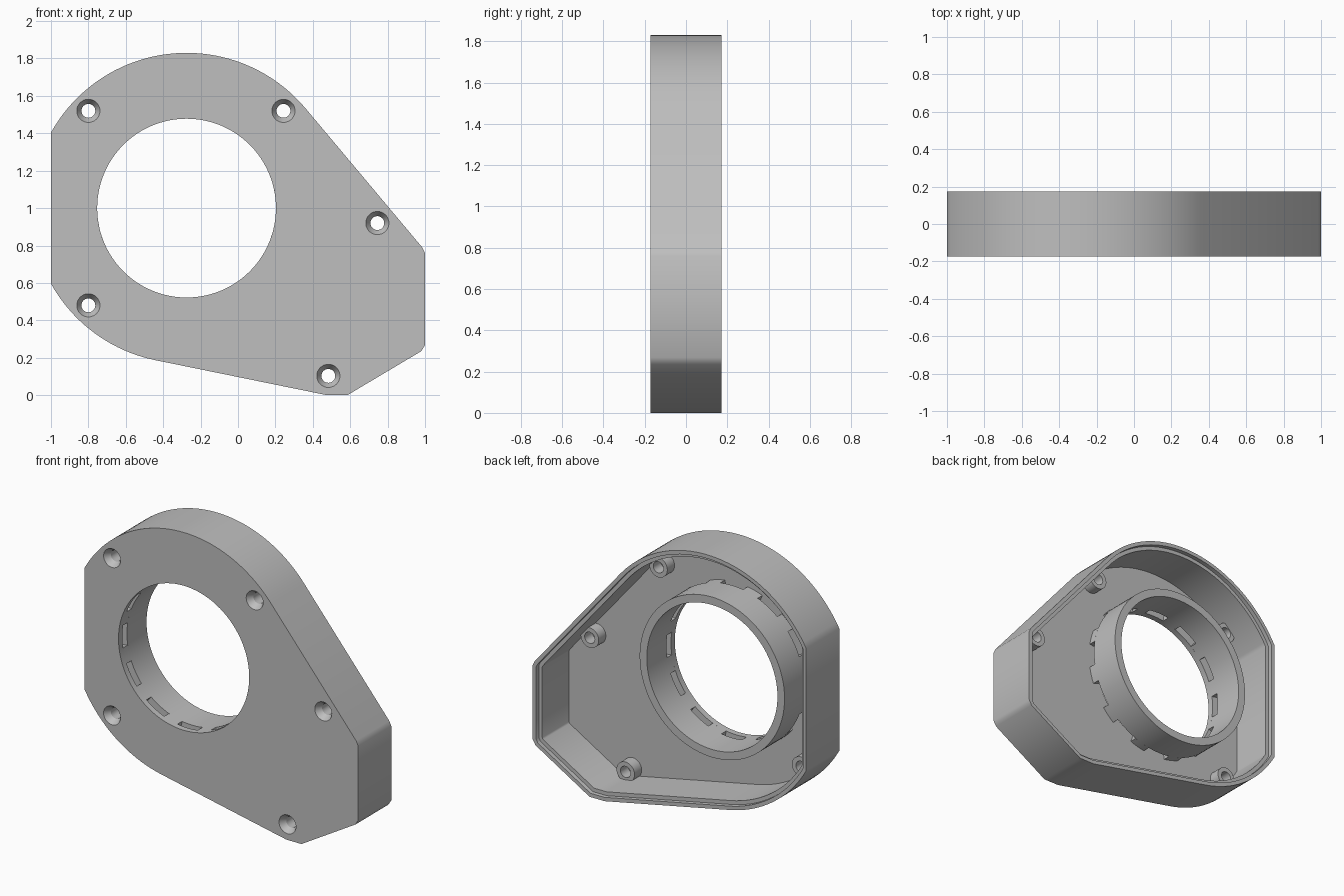
import bpy
import bmesh
from math import sin, cos, radians
from mathutils import Vector

cube = bpy.data.objects.get("Cube")
if cube:
    bpy.data.objects.remove(cube, do_unlink=True)

# Plain grey plastic
grey = bpy.data.materials.new("grey_plastic")
grey.use_nodes = True
grey.diffuse_color = (0.52, 0.52, 0.52, 1)
bsdf = grey.node_tree.nodes["Principled BSDF"]
bsdf.inputs["Base Color"].default_value = (0.52, 0.52, 0.52, 1)
bsdf.inputs["Roughness"].default_value = 0.6

# Main depths along y
FRONT, FLOOR, BACK = -0.173, -0.133, 0.173
SLOT_END, COLLAR_END, BOSS_END, LEDGE = -0.085, 0.12, -0.058, 0.145
CENTRE = Vector((-0.275, 1.0))
SCREWS = [(-0.8, 1.52), (0.243, 1.52), (0.745, 0.92), (-0.8, 0.48), (0.483, 0.103)]


def arc(centre, r, a0, a1, n):
    """Points on an arc, both ends included (angles in degrees)."""
    steps = [radians(a0 + (a1 - a0) * i / n) for i in range(n + 1)]
    return [Vector((centre[0] + r * cos(a), centre[1] + r * sin(a))) for a in steps]


def circle(centre, r, n):
    return arc(centre, r, 0, 360, n)[:-1]


def inset(points, d):
    """Offset a counter-clockwise outline inwards with mitred corners."""
    out = []
    for i, p in enumerate(points):
        a = (p - points[i - 1]).normalized()
        b = (points[(i + 1) % len(points)] - p).normalized()
        na, nb = Vector((-a.y, a.x)), Vector((-b.y, b.x))
        m = (na + nb).normalized()
        out.append(p + m * (d / m.dot(na)))
    return out


def ring_of_verts(bm, points, y):
    return [bm.verts.new((p[0], y, p[1])) for p in points]


def loft(bm, sections, closed=False):
    """Join (points, y) sections by quads; returns first and last loops."""
    loops = [ring_of_verts(bm, pts, y) for pts, y in sections]
    pairs = list(zip(loops, loops[1:]))
    if closed:
        pairs.append((loops[-1], loops[0]))
    for lo, hi in pairs:
        n = len(lo)
        for i in range(n):
            j = (i + 1) % n
            bm.faces.new((lo[i], lo[j], hi[j], hi[i]))
    return loops[0], loops[-1]


def fill(bm, loops):
    """Fill a flat region bounded by an outline and its holes."""
    edges = [bm.edges.get((lp[i - 1], lp[i])) for lp in loops for i in range(len(lp))]
    bmesh.ops.triangle_fill(bm, use_beauty=True, edges=edges)


def finish(bm, name):
    bmesh.ops.recalc_face_normals(bm, faces=bm.faces[:])
    mesh = bpy.data.meshes.new(name)
    bm.to_mesh(mesh)
    bm.free()
    mesh.materials.append(grey)
    obj = bpy.data.objects.new(name, mesh)
    bpy.context.collection.objects.link(obj)
    bpy.ops.object.select_all(action="DESELECT")
    obj.select_set(True)
    bpy.context.view_layer.objects.active = obj
    bpy.ops.object.shade_smooth_by_angle(angle=radians(35))
    return obj


# Housing outline: large arc cut flat on one side, straight runs to the far corner
outline = arc(CENTRE, 0.83, 40, 150.9, 40) + arc(CENTRE, 0.83, 209.1, 258.5, 20)
outline += [Vector(p) for p in ((0.475, 0), (0.585, 0), (0.98, 0.235),
                                (1, 0.268), (1, 0.76), (0.985, 0.79))]

# Housing shell: front plate, outer wall, stepped rim, countersunk holes
bm = bmesh.new()
lip, wall = inset(outline, 0.025), inset(outline, 0.05)
chains = [loft(bm, [(outline, FRONT), (outline, BACK), (lip, BACK),
                    (lip, LEDGE), (wall, LEDGE), (wall, FLOOR)])]
bore = circle(CENTRE, 0.478, 96)
chains.append(loft(bm, [(bore, FRONT), (bore, FLOOR)]))
for s in SCREWS:
    chains.append(loft(bm, [(circle(s, 0.062, 32), FRONT), (circle(s, 0.037, 32), FLOOR)]))
fill(bm, [c[0] for c in chains])
fill(bm, [c[1] for c in chains])
finish(bm, "housing_shell")

# Collar around the bore, carried on short posts that leave vent slots between
bm = bmesh.new()
rim = circle(CENTRE, 0.53, 96)
loft(bm, [(bore, SLOT_END), (bore, COLLAR_END), (rim, COLLAR_END), (rim, SLOT_END)], closed=True)
for k in range(12):
    mid = 15 + 30 * k
    sector = arc(CENTRE, 0.53, mid - 6, mid + 6, 4) + arc(CENTRE, 0.478, mid + 6, mid - 6, 4)
    lo, hi = loft(bm, [(sector, FLOOR), (sector, SLOT_END)])
    fill(bm, [lo])
    fill(bm, [hi])
finish(bm, "slotted_collar")

# Screw bosses behind the plate
for i, s in enumerate(SCREWS):
    bm = bmesh.new()
    hole, outer = circle(s, 0.037, 32), circle(s, 0.066, 32)
    loft(bm, [(hole, FLOOR), (hole, BOSS_END), (outer, BOSS_END), (outer, FLOOR)], closed=True)
    finish(bm, f"screw_boss_{i + 1}")
